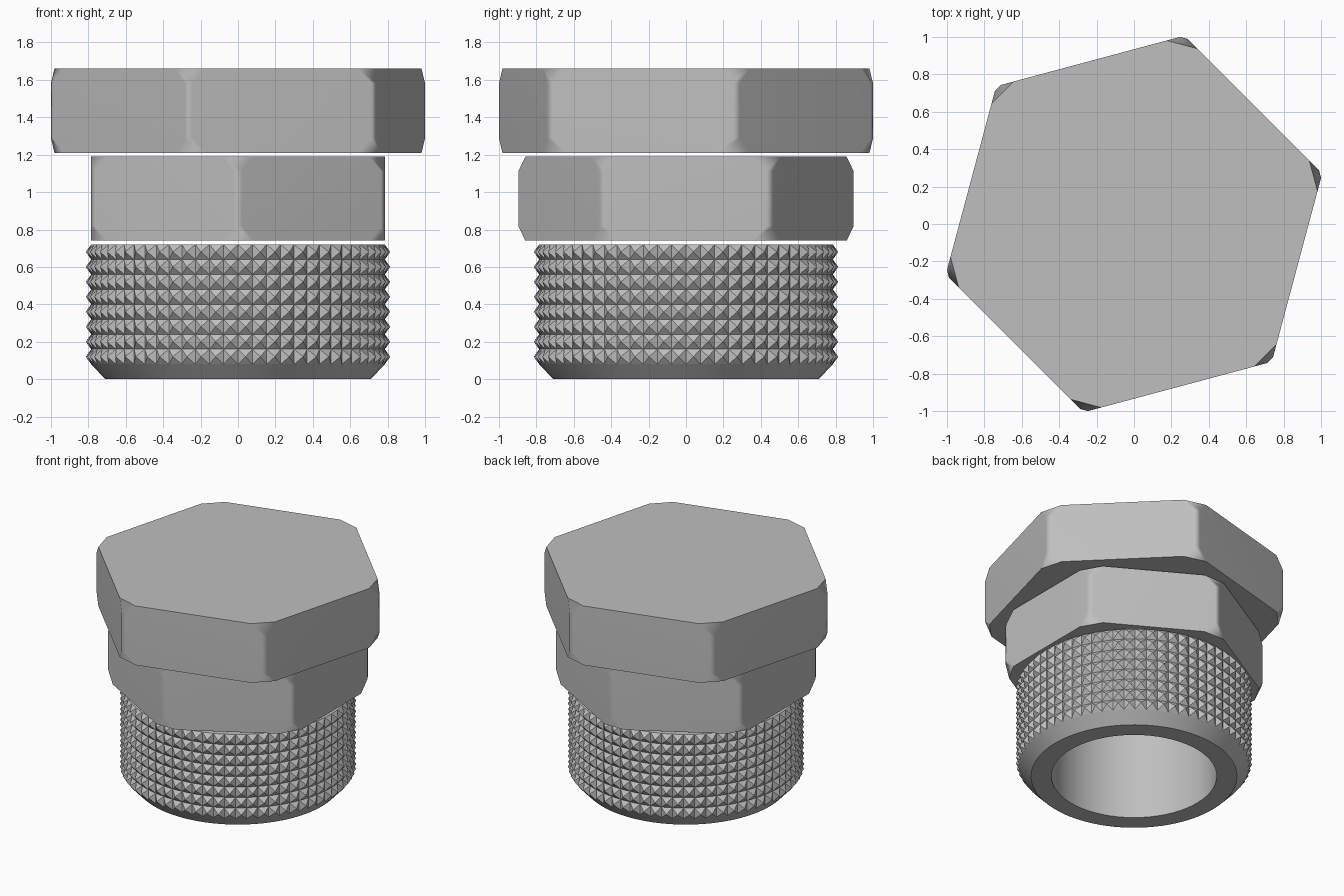
import bpy, bmesh, math
from mathutils import Vector

default = bpy.data.objects.get("Cube")
if default:
    bpy.data.objects.remove(default, do_unlink=True)

STEEL = (0.52, 0.52, 0.52, 1.0)
steel = bpy.data.materials.new("brushed_grey_metal")
steel.use_nodes = True
steel.diffuse_color = STEEL
steel.node_tree.nodes["Principled BSDF"].inputs["Base Color"].default_value = STEEL

BORE = 0.57
SEGMENTS = 64


def finish(bm, name):
    bmesh.ops.recalc_face_normals(bm, faces=bm.faces)
    mesh = bpy.data.meshes.new(name)
    bm.to_mesh(mesh)
    bm.free()
    mesh.materials.append(steel)
    obj = bpy.data.objects.new(name, mesh)
    bpy.context.collection.objects.link(obj)
    bpy.ops.object.select_all(action="DESELECT")
    obj.select_set(True)
    bpy.context.view_layer.objects.active = obj
    return obj


def polar(radius, angle, z):
    return Vector((radius * math.cos(angle), radius * math.sin(angle), z))


def slice_off(bm, point, normal):
    """Cut away everything beyond a plane and cap the opening."""
    geom = bm.verts[:] + bm.edges[:] + bm.faces[:]
    cut = bmesh.ops.bisect_plane(bm, geom=geom, plane_co=point,
                                 plane_no=normal, clear_outer=True)
    edges = [e for e in cut["geom_cut"] if isinstance(e, bmesh.types.BMEdge)]
    bmesh.ops.contextual_create(bm, geom=edges)


def hex_block(name, radius, z0, z1, turn, hollow=False):
    """Hexagonal prism with trimmed vertical edges and chamfered corners."""
    bm = bmesh.new()
    angles = [math.radians(turn + 60 * i) for i in range(6)]
    base = bm.faces.new([bm.verts.new(polar(radius, a, z0)) for a in angles])
    top = bmesh.ops.extrude_face_region(bm, geom=[base])["geom"]
    bmesh.ops.translate(bm, vec=(0, 0, z1 - z0),
                        verts=[v for v in top if isinstance(v, bmesh.types.BMVert)])
    bmesh.ops.recalc_face_normals(bm, faces=bm.faces)
    for a in angles:
        slice_off(bm, polar(radius - 0.012, a, z0), polar(1, a, 0))
        for z, up in ((z1, 1), (z0, -1)):
            slice_off(bm, polar(radius - 0.049, a, z), polar(0.08, a, 0.038 * up))
    obj = finish(bm, name)

    # Through hole
    if hollow:
        bpy.ops.mesh.primitive_cylinder_add(vertices=SEGMENTS, radius=BORE, depth=2,
                                            location=(0, 0, (z0 + z1) / 2))
        cutter = bpy.context.object
        cutter.name = "bore_cutter"
        cutter.hide_render = True
        cutter.data.materials.append(steel)
        boolean = obj.modifiers.new("bore", "BOOLEAN")
        boolean.operation = "DIFFERENCE"
        boolean.object = cutter
        bpy.ops.object.select_all(action="DESELECT")
        obj.select_set(True)
        bpy.context.view_layer.objects.active = obj
        bpy.ops.object.modifier_apply(modifier="bore")
        bpy.data.objects.remove(cutter, do_unlink=True)

    bpy.ops.object.shade_smooth_by_angle(angle=math.radians(40))
    soften = obj.modifiers.new("face_weighted_normals", "WEIGHTED_NORMAL")
    soften.keep_sharp = True
    return obj


def knurled_sleeve():
    """Tube with a chamfered foot and rows of small pyramids."""
    rows, low, high = 8, 0.08, 0.72
    outer, tip = 0.785, 0.815
    step = math.tau / SEGMENTS
    pitch = (high - low) / rows
    bm = bmesh.new()

    def ring(radius, z):
        return [bm.verts.new(polar(radius, i * step, z)) for i in range(SEGMENTS)]

    def quads(a, b):
        made = []
        for i in range(SEGMENTS):
            j = (i + 1) % SEGMENTS
            made.append(bm.faces.new((a[i], a[j], b[j], b[i])))
        return made

    bore_top, bore_foot, foot = ring(BORE, high), ring(BORE, 0), ring(0.71, 0)
    grid = [ring(outer, low + r * pitch) for r in range(rows + 1)]
    smooth = quads(bore_top, bore_foot) + quads(foot, grid[0])
    quads(bore_foot, foot)
    quads(grid[-1], bore_top)
    for f in smooth:
        f.smooth = True

    # Pyramids
    for r in range(rows):
        for i in range(SEGMENTS):
            j = (i + 1) % SEGMENTS
            corners = (grid[r][i], grid[r][j], grid[r + 1][j], grid[r + 1][i])
            apex = bm.verts.new(polar(tip, (i + 0.5) * step, low + (r + 0.5) * pitch))
            for k in range(4):
                bm.faces.new((corners[k], corners[(k + 1) % 4], apex))

    # Crisp edges wherever a flat face meets anything else
    for e in bm.edges:
        e.smooth = all(f.smooth for f in e.link_faces)
    return finish(bm, "knurled_sleeve")


knurled_sleeve()
hex_block("middle_hex_nut", 0.908, 0.74, 1.19, 30, hollow=True)
hex_block("top_hex_cap", 1.042, 1.21, 1.66, 15)
